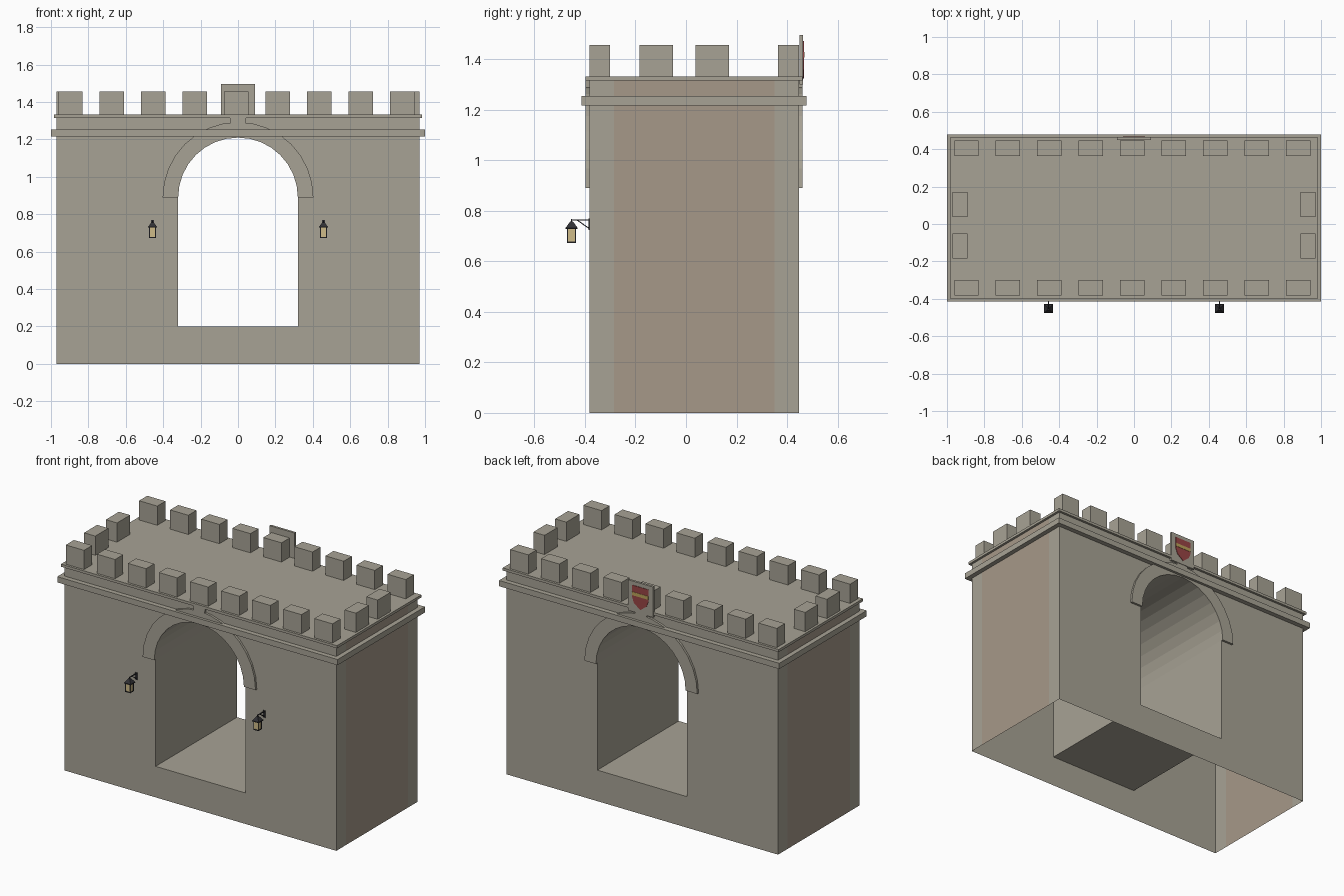
import bpy, bmesh, math
from mathutils import Vector

if "Cube" in bpy.data.objects:
    bpy.data.objects.remove(bpy.data.objects["Cube"])

Y0, Y1 = -0.383, 0.447          # front and back wall planes
W, R, SPRING, FLOOR = 0.97, 0.32, 0.89, 0.2


def material(name, rgb):
    m = bpy.data.materials.new(name)
    m.diffuse_color = (*rgb, 1)
    m.use_nodes = True
    m.node_tree.nodes["Principled BSDF"].inputs["Base Color"].default_value = m.diffuse_color
    return m


STONE = material("stone", (0.39, 0.365, 0.30))
BROWN = material("brown_stone", (0.38, 0.315, 0.25))
IRON = material("iron", (0.03, 0.03, 0.035))
GLASS = material("lamp_glass", (0.62, 0.5, 0.25))
RED = material("red", (0.32, 0.06, 0.06))
GOLD = material("gold", (0.5, 0.36, 0.1))


def finish(name, bm, *mats):
    bmesh.ops.remove_doubles(bm, verts=bm.verts, dist=1e-5)
    bmesh.ops.recalc_face_normals(bm, faces=bm.faces)
    me = bpy.data.meshes.new(name)
    bm.to_mesh(me)
    bm.free()
    for m in mats:
        me.materials.append(m)
    ob = bpy.data.objects.new(name, me)
    bpy.context.collection.objects.link(ob)
    return ob


def add_box(bm, x0, x1, y0, y1, z0, z1):
    vs = bmesh.ops.create_cube(bm, size=1)["verts"]
    for v in vs:
        v.co = ((x0 + x1) / 2 + v.co.x * (x1 - x0),
                (y0 + y1) / 2 + v.co.y * (y1 - y0),
                (z0 + z1) / 2 + v.co.z * (z1 - z0))


def boxes(name, mat, *dims):
    bm = bmesh.new()
    for d in dims:
        add_box(bm, *d)
    return finish(name, bm, mat)


def poly(bm, pts):
    return bm.faces.new([bm.verts.new(p) for p in pts])


def prism(name, mat, outline, y0, y1):
    """Extrude an x-z outline along y."""
    bm = bmesh.new()
    f = poly(bm, [(x, y0, z) for x, z in outline])
    geo = bmesh.ops.extrude_face_region(bm, geom=[f])["geom"]
    bmesh.ops.translate(bm, vec=(0, y1 - y0, 0),
                        verts=[g for g in geo if isinstance(g, bmesh.types.BMVert)])
    return finish(name, bm, mat)


def arc(r, a0, a1, n):
    return [(r * math.cos(a0 + (a1 - a0) * i / n),
             SPRING + r * math.sin(a0 + (a1 - a0) * i / n)) for i in range(n + 1)]


# gatehouse shell: walls and tunnel, open underneath
bm = bmesh.new()
TOP = 1.32
half = [(0, FLOOR), (R, FLOOR)] + arc(R, 0, math.pi / 2, 8)
for s in (1, -1):
    for y in (Y0, Y1):
        poly(bm, [(s * x, y, z) for x, z in half + [(0, TOP), (W, TOP), (W, 0), (0, 0)]])
    for (xa, za), (xb, zb) in zip(half, half[1:]):
        poly(bm, [(s * xa, Y0, za), (s * xb, Y0, zb), (s * xb, Y1, zb), (s * xa, Y1, za)])
    cuts = [Y0, -0.285, 0.35, Y1]
    for i in range(3):
        a, b = cuts[i], cuts[i + 1]
        f = poly(bm, [(s * W, a, 0), (s * W, b, 0), (s * W, b, TOP), (s * W, a, TOP)])
        f.material_index = 1 if i == 1 else 0
finish("gatehouse_walls", bm, STONE, BROWN)

# string course and roof slab
boxes("string_course", STONE, (-1, 1, Y0 - 0.031, Y1 + 0.031, 1.217, 1.254))
boxes("roof_slab", STONE, (-0.985, 0.985, Y0 - 0.015, Y1 + 0.015, 1.316, 1.333))

# battlements
merlons = []
for i in range(9):
    x = -0.896 + 0.2217 * i
    for y in (Y0, Y1 - 0.083):
        merlons.append((x - 0.065, x + 0.065, y, y + 0.083, 1.333, 1.457))
for x in (-W, W - 0.08):
    for y in (-0.184, 0.038):
        merlons.append((x, x + 0.08, y, y + 0.133, 1.333, 1.457))
boxes("battlements", STONE, *merlons)

# arch surrounds and keystones on both faces
ring = arc(R, 0, math.pi, 16) + arc(0.403, math.pi, 0, 16)
key = [(-0.035, 1.225), (0.035, 1.225), (0.042, 1.317), (-0.042, 1.317)]
for side, ya, yb in (("front", Y0 - 0.014, Y0), ("back", Y1, Y1 + 0.014)):
    prism(side + "_arch_surround", STONE, ring, ya, yb)
    prism(side + "_keystone", STONE, key, ya, yb)

# heraldic shield on the back parapet
boxes("shield_board", STONE, (-0.09, 0.09, Y1 + 0.002, Y1 + 0.017, 1.3, 1.497))
prism("shield", RED, [(-0.058, 1.472), (0.058, 1.472), (0.058, 1.395), (0.045, 1.36),
                      (0, 1.325), (-0.045, 1.36), (-0.058, 1.395)], Y1 + 0.016, Y1 + 0.02)
boxes("shield_band", GOLD, (-0.058, 0.058, Y1 + 0.018, Y1 + 0.022, 1.408, 1.43))


def bar(bm, a, b, t):
    """Square iron bar between two points."""
    a, b = Vector(a), Vector(b)
    d = b - a
    m = d.to_track_quat('Z', 'Y').to_matrix()
    vs = bmesh.ops.create_cube(bm, size=1)["verts"]
    for v in vs:
        v.co = (a + b) / 2 + m @ Vector((v.co.x * t, v.co.y * t, v.co.z * d.length))


# wall lanterns
LY = -0.453
for side, x in (("left", -0.457), ("right", 0.457)):
    bm = bmesh.new()
    for sx in (-1, 1):
        for sy in (-1, 1):
            px, py = x + sx * 0.016, LY + sy * 0.016
            bar(bm, (px, py, 0.674), (px, py, 0.732), 0.004)
    add_box(bm, x - 0.018, x + 0.018, LY - 0.018, LY + 0.018, 0.673, 0.678)
    add_box(bm, x - 0.024, x + 0.024, LY - 0.024, LY + 0.024, 0.728, 0.733)
    cap = bmesh.ops.create_cone(bm, cap_ends=True, segments=4, radius1=0.033,
                                radius2=0.009, depth=0.024)["verts"]
    bmesh.ops.rotate(bm, verts=cap, cent=(0, 0, 0),
                     matrix=Vector((1, 1, 0)).to_track_quat('X', 'Z').to_matrix())
    bmesh.ops.translate(bm, verts=cap, vec=(x, LY, 0.745))
    bar(bm, (x, LY, 0.755), (x, LY, 0.767), 0.005)
    bar(bm, (x, LY, 0.764), (x, Y0, 0.764), 0.005)
    bar(bm, (x, -0.432, 0.764), (x, Y0, 0.73), 0.004)
    add_box(bm, x - 0.008, x + 0.008, Y0 - 0.004, Y0, 0.724, 0.769)
    finish(side + "_lantern_frame", bm, IRON)
    boxes(side + "_lantern_glass", GLASS,
          (x - 0.015, x + 0.015, LY - 0.015, LY + 0.015, 0.677, 0.729))
